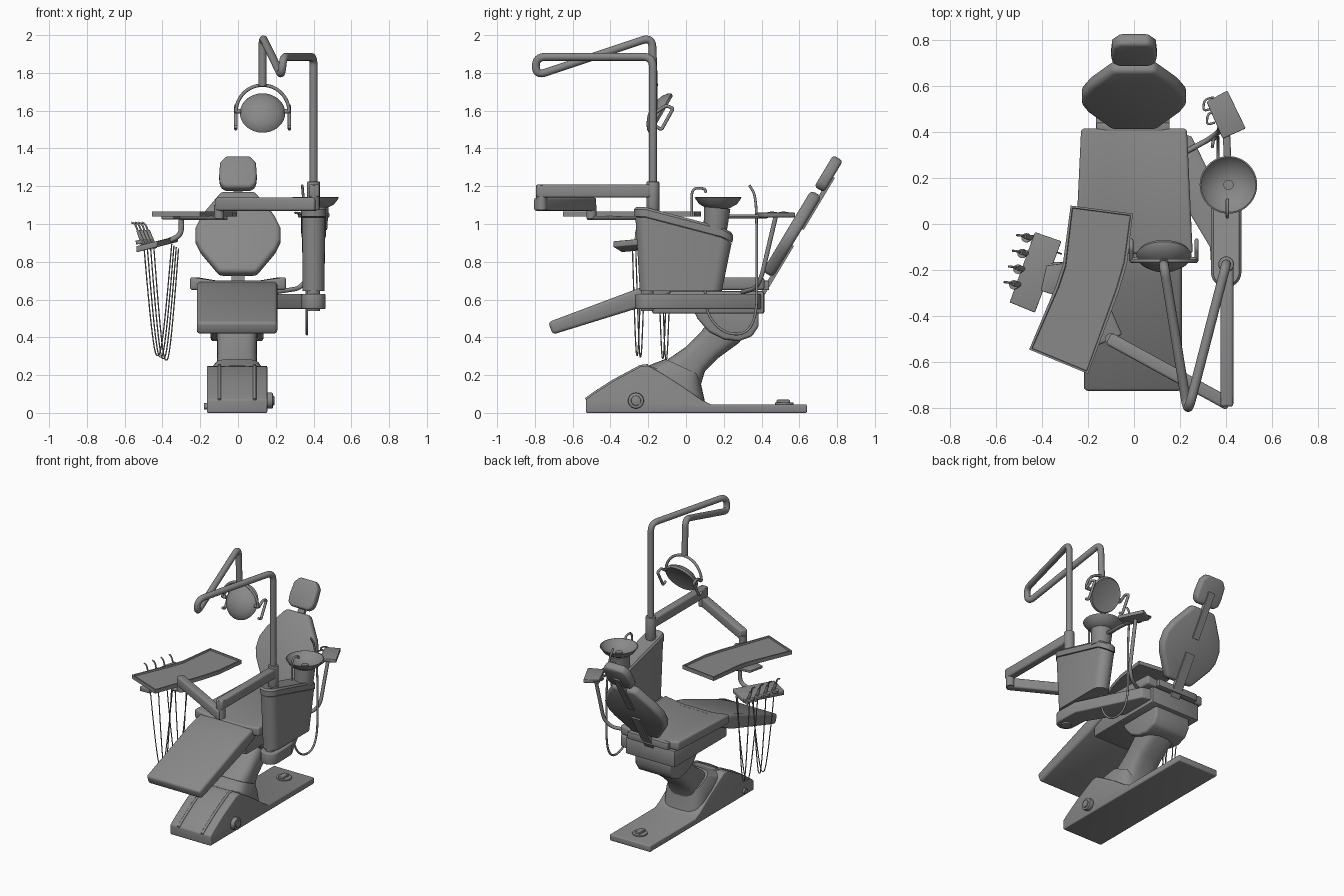
import bpy, bmesh
from math import sin, cos, pi, radians
from mathutils import Matrix, Vector

cube = bpy.data.objects.get("Cube")
if cube:
    bpy.data.objects.remove(cube)

grey = bpy.data.materials.new("plain grey")
grey.use_nodes = True
grey.diffuse_color = (0.25, 0.25, 0.25, 1)
grey.node_tree.nodes["Principled BSDF"].inputs["Base Color"].default_value = (0.25, 0.25, 0.25, 1)
parts = []


def finish(name, bm, matrix=None, bevel=0, segments=3):
    bmesh.ops.recalc_face_normals(bm, faces=bm.faces)
    if bevel:
        sharp = [e for e in bm.edges if len(e.link_faces) == 2 and e.calc_face_angle(0) > 0.6]
        bmesh.ops.bevel(bm, geom=sharp, offset=bevel, segments=segments,
                        affect='EDGES', profile=0.5, clamp_overlap=True)
    if matrix:
        bm.transform(matrix)
    me = bpy.data.meshes.new(name)
    bm.to_mesh(me)
    bm.free()
    me.materials.append(grey)
    ob = bpy.data.objects.new(name, me)
    bpy.context.collection.objects.link(ob)
    parts.append(ob)
    return ob


def loft(name, rings, inset=0, **kw):
    """Skin a list of equal rings and cap both ends."""
    bm = bmesh.new()
    vs = [[bm.verts.new(p) for p in ring] for ring in rings]
    n = len(rings[0])
    for a, b in zip(vs, vs[1:]):
        for i in range(n):
            bm.faces.new((a[i], a[(i + 1) % n], b[(i + 1) % n], b[i]))
    bm.faces.new(vs[0])
    top = bm.faces.new(vs[-1])
    if inset:
        bmesh.ops.recalc_face_normals(bm, faces=bm.faces)
        bmesh.ops.inset_region(bm, faces=[top], thickness=inset)
        bmesh.ops.inset_region(bm, faces=[top], thickness=0.003, depth=-0.01)
    return finish(name, bm, **kw)


def prism(name, outline, axis, a, b, taper=1, **kw):
    """Extrude a flat outline along an axis from a to b."""
    def place(u, v, w):
        return {'x': (w, u, v), 'y': (u, w, v), 'z': (u, v, w)}[axis]
    return loft(name, [[place(u, v, a) for u, v in outline],
                       [place(u * taper, v, b) for u, v in outline]], **kw)


def box(name, lo, hi, bevel=0.006):
    outline = [(lo[0], lo[1]), (hi[0], lo[1]), (hi[0], hi[1]), (lo[0], hi[1])]
    return prism(name, outline, 'z', lo[2], hi[2], bevel=bevel, segments=2)


def cyl(name, p, q, r, r2=None, bevel=0, sides=32):
    p, q = Vector(p), Vector(q)
    rot = (q - p).to_track_quat('Z', 'Y').to_matrix()
    rings = [[c + rot @ Vector((s * cos(2 * pi * i / sides), s * sin(2 * pi * i / sides), 0))
              for i in range(sides)] for c, s in ((p, r), (q, r2 or r))]
    return loft(name, rings, bevel=bevel, segments=2)


def lathe(name, profile, matrix):
    bm = bmesh.new()
    vs = [bm.verts.new((r, 0, z)) for r, z in profile]
    es = [bm.edges.new(pair) for pair in zip(vs, vs[1:])]
    bmesh.ops.spin(bm, geom=vs + es, cent=(0, 0, 0), axis=(0, 0, 1), angle=2 * pi, steps=40)
    bmesh.ops.remove_doubles(bm, verts=bm.verts, dist=0.0001)
    return finish(name, bm, matrix)


def tube(name, pts, r, fillet=0.0, res=4):
    """Round pipe along a path whose corners are rounded off."""
    pts = [Vector(p) for p in pts]
    path = [pts[0]]
    for a, b, c in zip(pts, pts[1:], pts[2:]):
        if fillet:
            s = b + (a - b).normalized() * min(fillet, (a - b).length * 0.49)
            e = b + (c - b).normalized() * min(fillet, (c - b).length * 0.49)
            path += [s.lerp(b, t / 8).lerp(b.lerp(e, t / 8), t / 8) for t in range(9)]
        else:
            path.append(b)
    path.append(pts[-1])
    cu = bpy.data.curves.new(name, 'CURVE')
    cu.dimensions = '3D'
    cu.bevel_depth, cu.bevel_resolution, cu.use_fill_caps = r, res, True
    sp = cu.splines.new('POLY')
    sp.points.add(len(path) - 1)
    for sv, p in zip(sp.points, path):
        sv.co = (*p, 1)
    tmp = bpy.data.objects.new(name + " path", cu)
    bpy.context.collection.objects.link(tmp)
    me = bpy.data.meshes.new_from_object(tmp.evaluated_get(bpy.context.evaluated_depsgraph_get()))
    bpy.data.objects.remove(tmp)
    bm = bmesh.new()
    bm.from_mesh(me)
    return finish(name, bm)


def bar(name, p, q, w, z0, z1):
    """Flat-sided arm between two plan points."""
    p, q = Vector(p), Vector(q)
    d = (q - p).normalized() * w
    n = Vector((-d.y, d.x))
    return prism(name, [p - d + n, p - d - n, q + d - n, q + d + n], 'z', z0, z1, bevel=0.012)


# Floor base with rails, knob and foot pedal
hump = [(-0.53, 0.07), (-0.49, 0.1), (-0.38, 0.17), (-0.24, 0.245), (-0.2, 0.25)]
prism("floor_base", [(-0.53, 0)] + hump + [(-0.13, 0.21), (-0.02, 0.14), (0.08, 0.07),
      (0.13, 0.045), (0.64, 0.045), (0.64, 0)], 'x', -0.165, 0.155, bevel=0.008)
for side in (-0.098, 0.088):
    tube("base_rail", [(side, y, z) for y, z in hump], 0.009)
cyl("base_knob", (0.15, -0.265, 0.065), (0.185, -0.265, 0.065), 0.042, bevel=0.006)
cyl("knob_centre", (0.18, -0.265, 0.065), (0.192, -0.265, 0.065), 0.026, bevel=0.004)
cyl("side_plug", (-0.16, -0.42, 0.035), (-0.18, -0.42, 0.035), 0.018)
cyl("pedal_disc", (0, 0.52, 0.044), (0, 0.52, 0.055), 0.05, bevel=0.004)
box("pedal", (-0.02, 0.48, 0.05), (0.02, 0.55, 0.07))


# Lifting column
def section(y0, z0, y1, z1, w, n=32):
    a, b = Vector((-0.005, y0, z0)), Vector((-0.005, y1, z1))
    mid, half = (a + b) / 2, (b - a) / 2
    def rnd(v):
        return (1 if v > 0 else -1) * abs(v) ** 0.6
    return [mid + half * rnd(cos(2 * pi * i / n)) + Vector((w * rnd(sin(2 * pi * i / n)), 0, 0))
            for i in range(n)]


loft("column", [section(-0.13, 0.26, 0.07, 0.12, 0.11), section(0, 0.35, 0.1, 0.22, 0.105),
                section(0.08, 0.43, 0.17, 0.29, 0.105), section(0.13, 0.5, 0.28, 0.37, 0.11),
                section(0.14, 0.56, 0.38, 0.5, 0.12)])
loft("column_boot", [section(-0.22, 0.21, 0.1, 0.06, 0.15), section(-0.2, 0.25, 0.08, 0.15, 0.148),
                     section(-0.11, 0.285, 0.075, 0.2, 0.12)])
prism("tilt_housing", [(0.04, 0.545), (0.06, 0.5), (0.12, 0.43), (0.2, 0.39), (0.28, 0.38),
      (0.35, 0.405), (0.385, 0.46), (0.385, 0.545)], 'x', -0.145, 0.135, bevel=0.015)

# Seat, leg rest and chassis
box("seat_chassis", (-0.2, -0.18, 0.525), (0.19, 0.415, 0.645), 0.012)
prism("seat", [(-0.255, 0.72), (-0.12, 0.7), (0.12, 0.7), (0.255, 0.72), (0.255, 0.65),
      (-0.255, 0.65)], 'y', -0.13, 0.415, taper=0.9, bevel=0.015)
prism("leg_rest", [(-0.73, 0.48), (-0.705, 0.415), (-0.22, 0.565), (-0.08, 0.63), (-0.08, 0.705),
      (-0.25, 0.66)], 'x', -0.218, 0.208, bevel=0.018)


# Backrest and headrest share one reclined frame
lean = Matrix.Translation((0, 0.43, 0.735)) @ Matrix.Rotation(radians(59), 4, 'X')
right = [(0.1, 0), (0.2, 0.14), (0.225, 0.2), (0.225, 0.28), (0.19, 0.36), (0.09, 0.5)]
prism("backrest", right + [(-x, y) for x, y in reversed(right)], 'z', -0.035, 0.03,
      matrix=lean, bevel=0.022)
right = [(0.07, 0.525), (0.095, 0.55), (0.1, 0.6), (0.095, 0.68), (0.065, 0.72)]
prism("headrest", right + [(-x, y) for x, y in reversed(right)], 'z', -0.035, 0.025,
      matrix=lean, bevel=0.02)
prism("headrest_stem", [(-0.025, 0.3), (0.025, 0.3), (0.025, 0.62), (-0.025, 0.62)], 'z',
      -0.045, -0.02, matrix=lean)
prism("back_strut", [(-0.035, -0.12), (0.035, -0.12), (0.035, 0.2), (-0.035, 0.2)], 'z',
      -0.045, -0.02, matrix=lean)
box("back_hinge", (-0.165, 0.4, 0.65), (0.155, 0.44, 0.7))

# Support arm and unit cabinet
arc = [(0.4 + 0.064 * cos(t * pi / 10), -0.205 + 0.064 * sin(t * pi / 10)) for t in range(-10, 1)]
prism("support_arm", arc + [(0.46, -0.05), (0.25, 0.38), (0.18, 0.4), (0.18, 0.15), (0.33, -0.1)],
      'z', 0.55, 0.63, bevel=0.008)


def stadium(y0, y1, r, height):
    ring = []
    for k in range(32):
        a = 2 * pi * (k + 0.5) / 32
        y = (y1 - r if sin(a) > 0 else y0 + r) + r * sin(a)
        ring.append((0.4 + r * cos(a), y, height(y)))
    return ring


def slope(drop):
    return lambda y: 1.09 - drop - 0.14 * max(0, (y + 0.275) / 0.525) ** 2.2


loft("cabinet", [stadium(-0.245, 0.19, 0.058, lambda y: 0.645),
                 stadium(-0.268, 0.242, 0.061, slope(0.055))])
loft("cabinet_lid", [stadium(-0.273, 0.247, 0.065, slope(0.05)),
                     stadium(-0.275, 0.25, 0.066, slope(0.012)),
                     stadium(-0.265, 0.24, 0.056, slope(0))])

# Rinse bowl and spout
lathe("rinse_bowl", [(0, 1.075), (0.05, 1.078), (0.1, 1.105), (0.125, 1.14), (0.119, 1.142),
                     (0.092, 1.11), (0.04, 1.09), (0, 1.088)], Matrix.Translation((0.41, 0.17, 0)))
cyl("bowl_drain", (0.41, 0.17, 1.08), (0.41, 0.17, 1.1), 0.022)
cyl("bowl_neck", (0.41, 0.155, 0.97), (0.41, 0.165, 1.085), 0.062, 0.07)
tube("spout", [(0.405, 0.03, 1.04), (0.405, 0.03, 1.19), (0.405, 0.1, 1.19), (0.405, 0.105, 1.165)],
     0.007, 0.045)

# Assistant's holder with hoses
prism("assistant_tray", [(0.315, 0.53), (0.405, 0.58), (0.485, 0.415), (0.385, 0.37)],
      'z', 1.035, 1.06, bevel=0.005)
bar("assistant_arm", (0.41, 0.2), (0.4, 0.42), 0.016, 1.03, 1.05)
tube("assistant_pipe", [(0.385, 0.475, 1.04), (0.37, 0.4, 0.72), (0.33, 0.37, 0.66), (0.2, 0.3, 0.64)],
     0.012, 0.04)
tube("suction_hose", [(0.34, 0.335, 1.205), (0.345, 0.37, 1.15), (0.365, 0.375, 0.95),
     (0.365, 0.375, 0.52), (0.365, 0.32, 0.415), (0.365, 0.2, 0.42), (0.365, 0.11, 0.52),
     (0.365, 0.1, 0.65)], 0.007, 0.1)
for x, y in ((0.335, 0.5), (0.35, 0.44)):
    tube("holder_hook", [(x, y, 1.05), (x - 0.035, y - 0.01, 1.06), (x - 0.03, y + 0.04, 1.06),
         (x + 0.01, y + 0.05, 1.05)], 0.005, 0.02)

# Lamp pole, swing arms and lamp
cyl("post_foot", (0.4, -0.205, 0.54), (0.4, -0.205, 0.65), 0.033)
cyl("post_collar", (0.4, -0.175, 1.06), (0.4, -0.175, 1.225), 0.034, bevel=0.006)
tube("lamp_pole", [(0.4, -0.175, 1.05), (0.4, -0.175, 1.885), (0.24, -0.795, 1.885),
     (0.23, -0.795, 1.785), (0.13, -0.18, 1.99), (0.13, -0.17, 1.73)], 0.021, 0.055, 6)
tube("lamp_yoke", [(0.13 + 0.14 * cos(pi * t / 24), -0.16, 1.595 + 0.14 * sin(pi * t / 24))
     for t in range(25)], 0.009)
lathe("lamp_head", [(0, 0.042), (0.045, 0.036), (0.085, 0.02), (0.112, 0), (0.12, -0.015),
                    (0.112, -0.028), (0.1, -0.025), (0, -0.02)],
      Matrix.Translation((0.13, -0.15, 1.595)) @ Matrix.Rotation(radians(60), 4, 'X'))
for x in (-0.012, 0.272):
    cyl("lamp_pivot", (x, -0.155, 1.597), (x + (0.13 - x) * 0.2, -0.155, 1.597), 0.012)
    tube("lamp_handle", [(x, -0.155, 1.595), (x, -0.105, 1.627), (x, -0.068, 1.612),
         (x, -0.13, 1.5), (x, -0.158, 1.515)], 0.009, 0.012)

# Instrument arms and tray
bar("rear_arm", (0.403, -0.2), (0.403, -0.765), 0.028, 1.14, 1.21)
bar("front_arm", (0.39, -0.77), (-0.085, -0.51), 0.028, 1.07, 1.14)
cyl("arm_joint", (0.403, -0.765, 1.075), (0.403, -0.765, 1.205), 0.028)
cyl("tray_pivot", (-0.1, -0.5, 1.03), (-0.1, -0.5, 1.1), 0.026)
prism("instrument_tray", [(-0.275, 0.08), (-0.005, 0.045), (-0.03, -0.17), (-0.065, -0.29),
      (-0.2, -0.65), (-0.455, -0.545), (-0.34, -0.27), (-0.31, -0.18)], 'z', 1.04, 1.067, inset=0.012)
bar("tray_carrier", (-0.13, -0.45), (-0.24, -0.2), 0.06, 1.02, 1.042)
prism("tray_bracket", [(-0.3, -0.17), (-0.38, -0.18), (-0.405, -0.29), (-0.34, -0.31)],
      'z', 1.025, 1.042, bevel=0.004)

# Instrument holder with handpieces and hanging hoses
tilt = Matrix.Identity(4)
tilt[2][0], tilt[2][3] = 0.25, 0.105
prism("instrument_holder", [(-0.43, -0.035), (-0.315, -0.075), (-0.43, -0.385), (-0.54, -0.34)],
      'z', 0.88, 0.912, matrix=tilt, bevel=0.005)
tube("holder_pipe", [(-0.3, -0.18, 1.03), (-0.3, -0.18, 0.94), (-0.37, -0.18, 0.91)], 0.014, 0.04)
for i in range(4):
    x, y = -0.455 - 0.018 * i, -0.06 - 0.068 * i
    cyl("handpiece", (x + 0.015, y, 0.87), (x - 0.02, y + 0.005, 0.965), 0.013, 0.009, sides=16)
    tube("handpiece_tip", [(x - 0.02, y + 0.005, 0.96), (x - 0.035, y + 0.01, 1.0),
         (x - 0.055, y + 0.012, 1.008)], 0.005, 0.02)
    cyl("holder_ring", (x - 0.01, y, 0.895), (x - 0.014, y, 0.915), 0.02, sides=16)
    hose = []
    for k in range(33):
        s = k / 16 - 1
        w = (s ** 3 + s) / 4 + 0.5
        hose.append((x + 0.01 + w * (-0.325 - 0.012 * i - x), y - 0.02 + 0.05 * w * (1 if i % 2 else -1),
                     0.28 + 0.008 * i + 0.59 * abs(s) ** 3))
    tube("hanging_hose", hose, 0.0035, res=2)

# Smooth shading with crisp edges
bpy.ops.object.select_all(action='DESELECT')
for ob in parts:
    ob.select_set(True)
bpy.context.view_layer.objects.active = parts[0]
bpy.ops.object.shade_smooth_by_angle(angle=radians(35))
